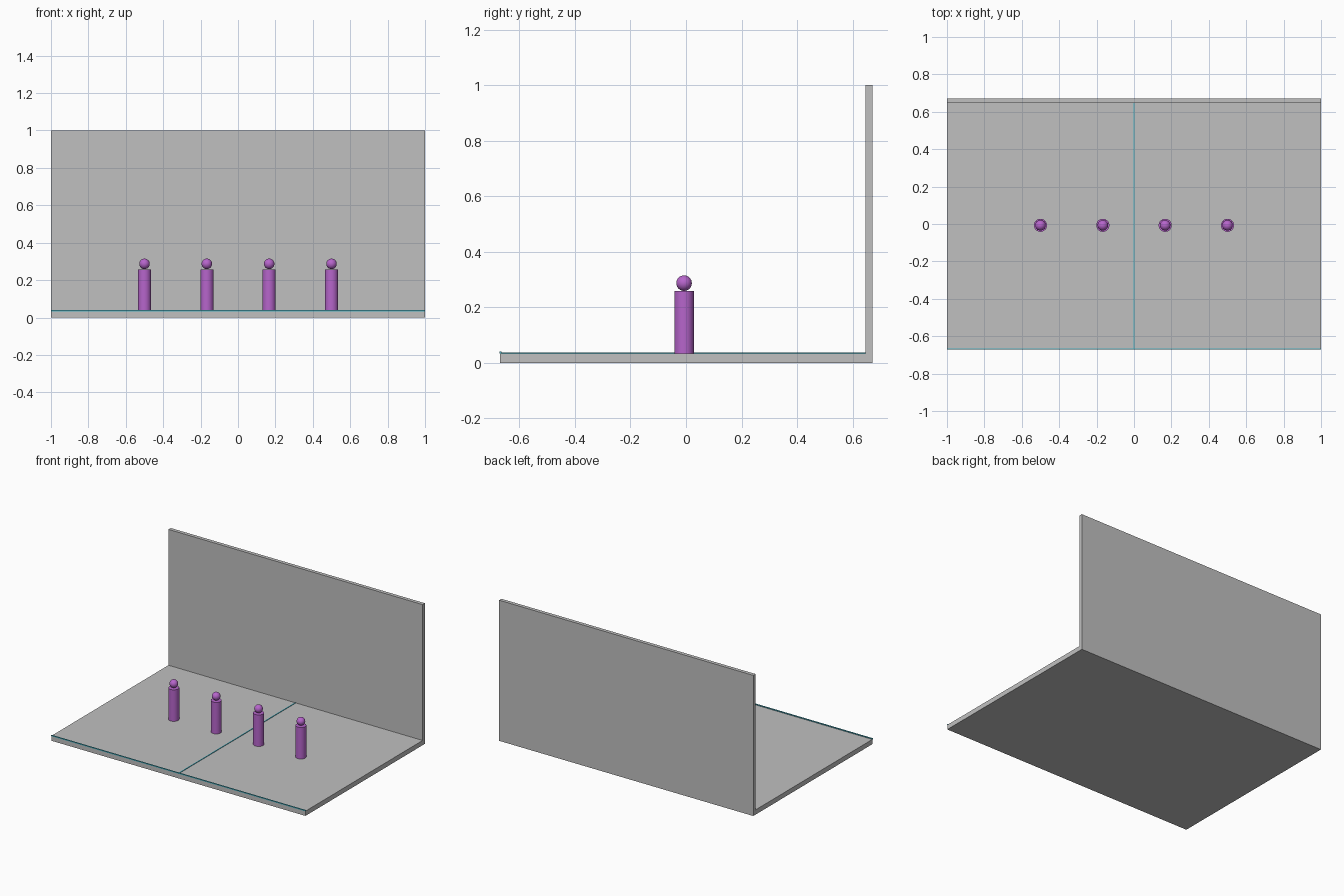
import bpy
import math

if "Cube" in bpy.data.objects:
    bpy.data.objects.remove(bpy.data.objects["Cube"])


def material(name, rgb):
    m = bpy.data.materials.new(name)
    m.diffuse_color = (*rgb, 1.0)
    m.use_nodes = True
    m.node_tree.nodes["Principled BSDF"].inputs["Base Color"].default_value = m.diffuse_color
    return m


GREY = material("light grey", (0.53, 0.53, 0.53))
TEAL = material("teal", (0.07, 0.45, 0.55))
PURPLE = material("purple", (0.47, 0.13, 0.60))


def box(name, low, high, mat):
    """Axis-aligned box between two corners."""
    centre = [(a + b) / 2 for a, b in zip(low, high)]
    bpy.ops.mesh.primitive_cube_add(size=1, location=centre)
    ob = bpy.context.object
    ob.name = name
    ob.scale = [b - a for a, b in zip(low, high)]
    bpy.ops.object.transform_apply(location=False, rotation=False, scale=True)
    ob.data.materials.append(mat)
    return ob


def finish(name, mat):
    ob = bpy.context.object
    ob.name = name
    ob.data.materials.append(mat)
    bpy.ops.object.shade_smooth_by_angle(angle=math.radians(40))


FLOOR_TOP = 0.034
FRONT, BACK = -0.67, 0.672
WALL_FRONT = 0.646

# Stage floor and back wall
box("floor", (-1, FRONT, 0), (1, WALL_FRONT, FLOOR_TOP), GREY)
box("back_wall", (-1, WALL_FRONT, 0), (1, BACK, 1), GREY)

# Thin marking lines along the front edge and down the middle
box("front_line", (-1, FRONT - 0.002, FLOOR_TOP - 0.001),
    (1, FRONT + 0.005, FLOOR_TOP + 0.006), TEAL)
box("centre_line", (-0.0035, FRONT + 0.005, FLOOR_TOP - 0.001),
    (0.0035, WALL_FRONT, FLOOR_TOP + 0.003), TEAL)

# Row of four standing figures: cylinder body and ball head
BODY_TOP = 0.258
for i in range(4):
    x, y = -0.5 + i / 3, -0.007
    bpy.ops.mesh.primitive_cylinder_add(
        vertices=32, radius=0.035, depth=BODY_TOP - FLOOR_TOP,
        location=(x, y, (BODY_TOP + FLOOR_TOP) / 2))
    finish(f"figure_body_{i + 1}", PURPLE)
    bpy.ops.mesh.primitive_uv_sphere_add(
        segments=32, ring_count=16, radius=0.028, location=(x, y, 0.287))
    finish(f"figure_head_{i + 1}", PURPLE)
